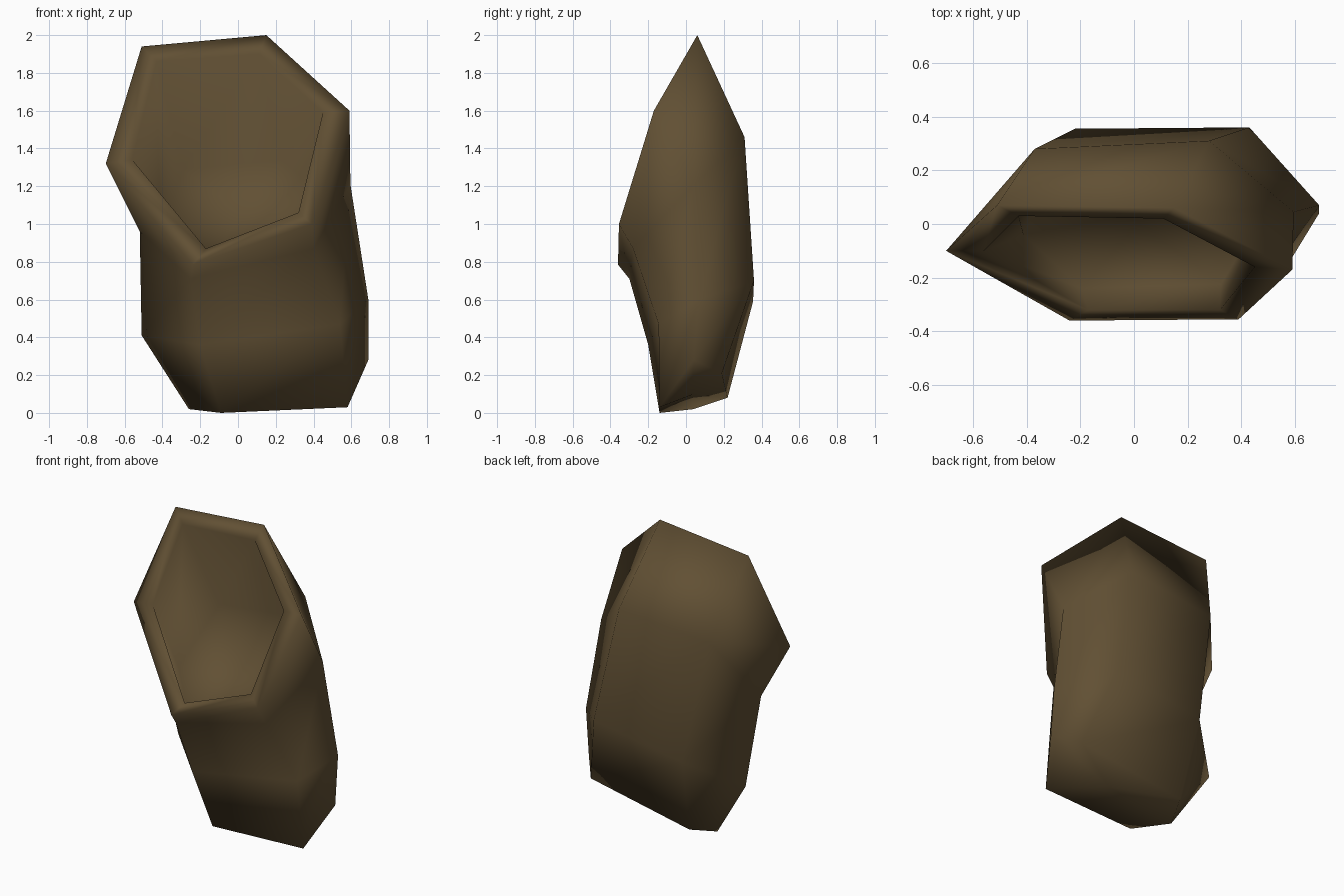
import bpy, bmesh
from mathutils import Vector

if "Cube" in bpy.data.objects:
    bpy.data.objects.remove(bpy.data.objects["Cube"])

# Six-sided cross-sections, each listed: back left, back right, right, front right, front left, left
inner_rim = [(-.43, .03, 1.86), (.11, .02, 1.9), (.45, -.16, 1.59),
             (.32, -.32, 1.06), (-.17, -.32, .87), (-.56, -.10, 1.34)]
rim = [(-.51, .07, 1.94), (.15, .06, 2.0), (.59, -.17, 1.6),
       (.39, -.355, 1.0), (-.24, -.36, .785), (-.70, -.10, 1.32)]
shoulder = [(-.37, .28, 1.4), (.28, .31, 1.46), (.595, .045, 1.21),
            (.40, -.28, .87), (-.25, -.30, .71), (-.52, -.05, .96)]
belly = [(-.22, .355, .59), (.43, .36, .70), (.69, .07, .60),
         (.54, -.145, .47), (-.2, -.20, .36), (-.51, .10, .41)]
foot = [(-.18, .22, .08), (.57, .19, .21), (.69, .04, .28),
        (.58, -.14, .03), (-.09, -.14, 0), (-.26, .04, .02)]

# Hollow floor: the shoulder section shrunk towards its middle
middle = sum((Vector(p) for p in shoulder), Vector()) / 6
hollow = [Vector(p).lerp(middle, .2) - Vector((0, 0, .05)) for p in shoulder]

bm = bmesh.new()
rings = [[bm.verts.new(p) for p in ring]
         for ring in (hollow, inner_rim, rim, shoulder, belly, foot)]

# Skin between neighbouring sections
for a, b in zip(rings, rings[1:]):
    for i in range(6):
        j = (i + 1) % 6
        bm.faces.new((a[i], a[j], b[j], b[i]))

# Close the hollow and the underside
caps = [bm.faces.new(rings[0]), bm.faces.new(rings[-1])]
bmesh.ops.poke(bm, faces=caps)
bmesh.ops.recalc_face_normals(bm, faces=bm.faces)
for f in bm.faces:
    f.smooth = True

mesh = bpy.data.meshes.new("hollow_stump")
bm.to_mesh(mesh)
bm.free()

brown = bpy.data.materials.new("dark_olive_brown")
brown.diffuse_color = (.12, .08, .034, 1)
brown.use_nodes = True
brown.node_tree.nodes["Principled BSDF"].inputs["Base Color"].default_value = brown.diffuse_color
mesh.materials.append(brown)
bpy.context.collection.objects.link(bpy.data.objects.new("hollow_stump", mesh))
